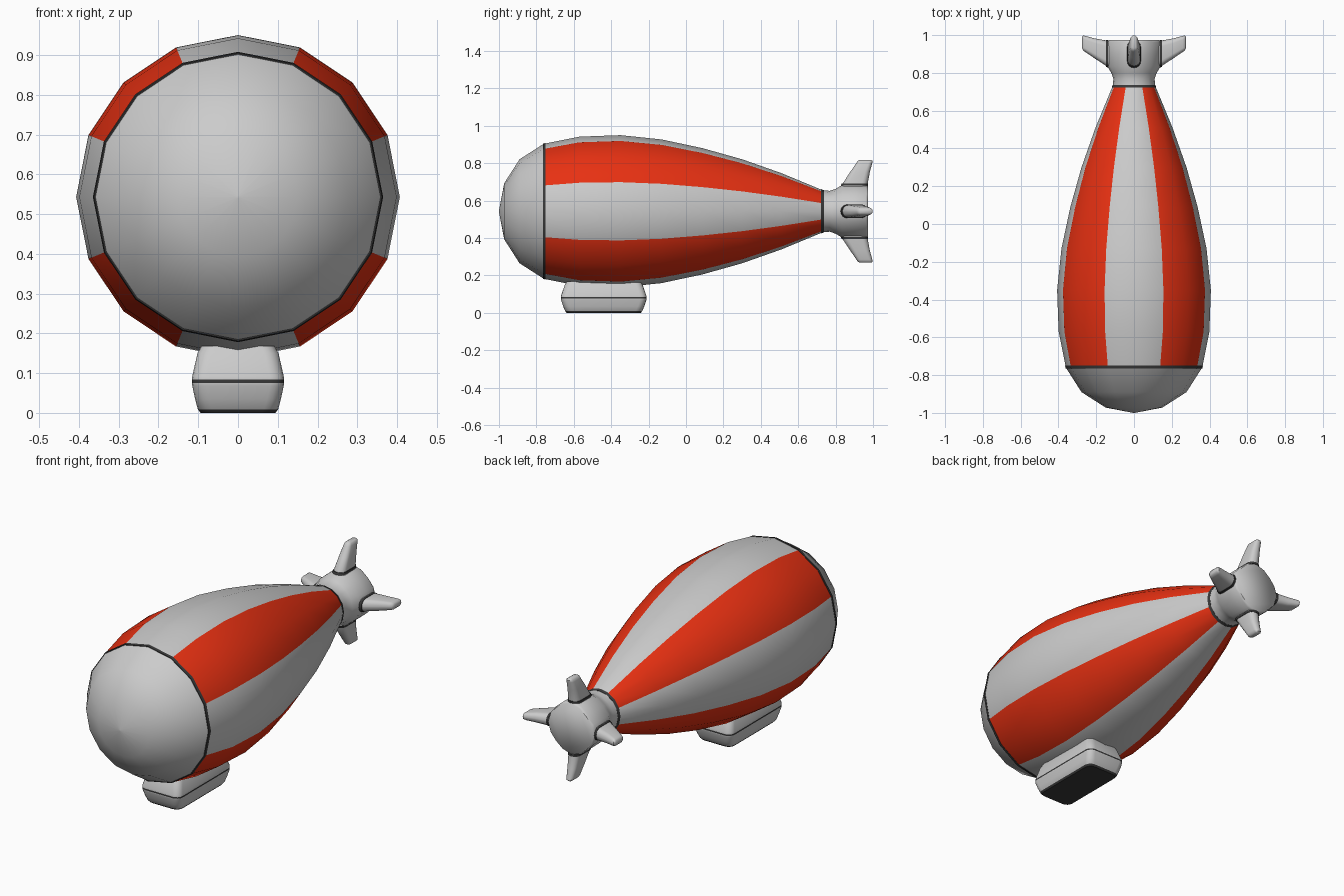
import bpy, bmesh, math
from mathutils import Matrix, Vector

if "Cube" in bpy.data.objects:
    bpy.data.objects.remove(bpy.data.objects["Cube"])

CZ, SIDES = 0.543, 16


def material(name, rgb):
    m = bpy.data.materials.new(name)
    m.diffuse_color = (*rgb, 1)
    m.use_nodes = True
    m.node_tree.nodes["Principled BSDF"].inputs["Base Color"].default_value = m.diffuse_color
    return m


GREY = material("grey", (0.8, 0.8, 0.8))
RED = material("red", (0.8, 0.03, 0.006))
DARK = material("dark", (0.04, 0.04, 0.04))


def loft(name, loops, mats=None, pick=None, caps=(True, True), angle=40):
    """Skin a list of equal-length point loops; pick(row, column) chooses a material."""
    bm = bmesh.new()
    rows = [[bm.verts.new(p) for p in loop] for loop in loops]
    n = len(rows[0])
    for i in range(len(rows) - 1):
        for k in range(n):
            j = (k + 1) % n
            f = bm.faces.new((rows[i][k], rows[i][j], rows[i + 1][j], rows[i + 1][k]))
            f.material_index = pick(i, k) if pick else 0
    for row, use, i in ((rows[0], caps[0], 0), (rows[-1], caps[1], len(rows) - 2)):
        if use:
            f = bm.faces.new(row)
            f.material_index = pick(i, 0) if pick else 0
    bmesh.ops.remove_doubles(bm, verts=bm.verts, dist=1e-5)
    bmesh.ops.recalc_face_normals(bm, faces=bm.faces)
    me = bpy.data.meshes.new(name)
    bm.to_mesh(me)
    bm.free()
    for m in mats or []:
        me.materials.append(m)
    ob = bpy.data.objects.new(name, me)
    bpy.context.collection.objects.link(ob)
    bpy.ops.object.select_all(action='DESELECT')
    ob.select_set(True)
    bpy.context.view_layer.objects.active = ob
    bpy.ops.object.shade_smooth_by_angle(angle=math.radians(angle))
    return ob


def ring(y, r, dip=0.0):
    """Ring about the long axis; dip shrinks the radius between the fins."""
    pts = []
    for k in range(SIDES):
        a = 2 * math.pi * k / SIDES
        q = r - dip * math.sin(2 * a) ** 2
        pts.append((q * math.sin(a), y, CZ + q * math.cos(a)))
    return pts


def rounded_rect(hx, hy, rad, steps=4):
    """Rounded rectangle outline centred on the origin."""
    pts = []
    for c, (sx, sy) in enumerate(((1, 1), (-1, 1), (-1, -1), (1, -1))):
        for s in range(steps + 1):
            a = math.pi / 2 * (c + s / steps)
            pts.append((sx * (hx - rad) + rad * math.cos(a),
                        sy * (hy - rad) + rad * math.sin(a)))
    return pts


# Nose cap
nose = [(-1.0, 0.004), (-0.972, 0.15), (-0.89, 0.278), (-0.76, 0.361)]
loft("nose_cap", [ring(*p) for p in nose], caps=(True, False), angle=60)

# Striped envelope: stripes are two facets wide
hull = [(-0.76, 0.361), (-0.57, 0.399), (-0.35, 0.407), (-0.13, 0.384), (0.09, 0.337),
        (0.30, 0.278), (0.51, 0.204), (0.73, 0.113)]
loft("envelope", [ring(*p) for p in hull], [GREY, RED],
     lambda i, k: ((k + 1) // 2) % 2, caps=(False, False), angle=60)

# Dark seams at both ends of the envelope
for name, y, r0, r1 in (("nose_seam", -0.757, 0.360, 0.363), ("tail_seam", 0.73, 0.116, 0.111)):
    loft(name, [ring(y - 0.007, r0 - 0.01), ring(y - 0.007, r0 + 0.002),
                ring(y + 0.007, r1 + 0.002), ring(y + 0.007, r1 - 0.01)],
         [DARK], caps=(False, False))

# Flared tail
tail = [(0.73, 0.113, 0), (0.768, 0.109, 0), (0.80, 0.120, 0.004), (0.835, 0.141, 0.01),
        (0.90, 0.144, 0.012), (0.962, 0.144, 0.012), (0.973, 0.136, 0.01)]
loft("tail_cone", [ring(*p) for p in tail], caps=(False, True), angle=60)


# Four fins, each with a dark seam around its root
def fin_loop(r, y0, y1, half, turn):
    pts = rounded_rect(half, (y1 - y0) / 2, half * 0.95)
    return [turn @ Vector((x, y + (y0 + y1) / 2, r)) + Vector((0, 0, CZ)) for x, y in pts]


fin = [(0.10, 0.825, 0.968, 0.036), (0.145, 0.835, 0.971, 0.033), (0.21, 0.878, 0.983, 0.027),
       (0.258, 0.911, 0.996, 0.021), (0.269, 0.918, 0.998, 0.017), (0.275, 0.930, 0.990, 0.009)]
seam = [(0.137, 0.827, 0.973, 0.036), (0.148, 0.833, 0.974, 0.035)]
for i, side in enumerate(("top", "right", "bottom", "left")):
    turn = Matrix.Rotation(i * math.pi / 2, 3, 'Y')
    loft(side + "_fin", [fin_loop(*s, turn) for s in fin], angle=50)
    loft(side + "_fin_seam", [fin_loop(*s, turn) for s in seam], [DARK])

# Gondola with dark waistline and underside
gondola = [(0.0, 0.094, 0.198), (0.009, 0.101, 0.206), (0.035, 0.108, 0.217),
           (0.068, 0.115, 0.228), (0.0755, 0.116, 0.229), (0.0835, 0.116, 0.229),
           (0.092, 0.115, 0.228), (0.15, 0.102, 0.208), (0.168, 0.092, 0.197)]
loft("gondola", [[(x, y - 0.44, z) for x, y in rounded_rect(hx, hy, 0.035)]
                 for z, hx, hy in gondola],
     [GREY, DARK], lambda i, k: 1 if i in (0, 4) else 0, angle=35)
